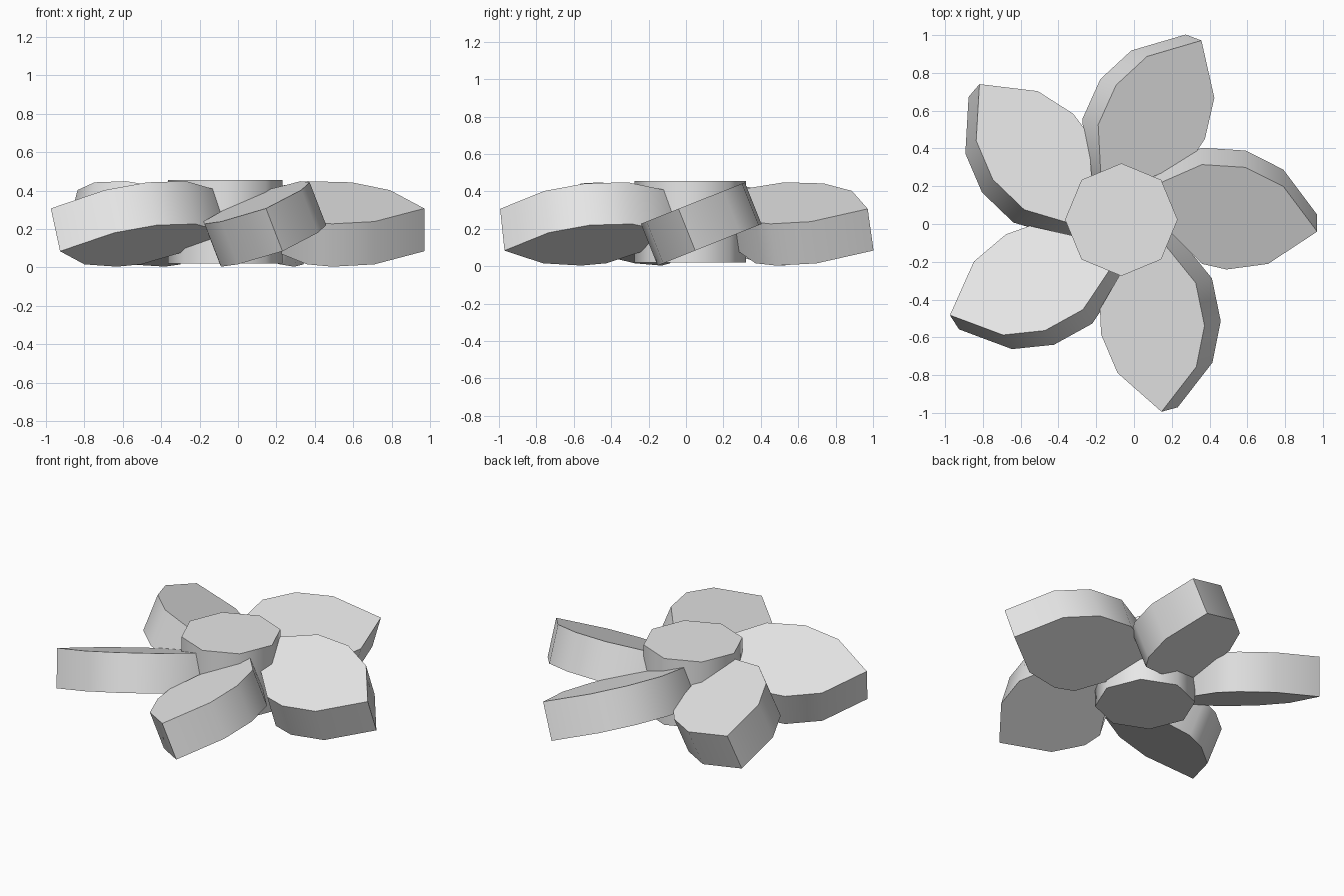
import bpy, bmesh
from math import radians, pi
from mathutils import Matrix, Vector

old = bpy.data.objects.get("Cube")
if old:
    bpy.data.objects.remove(old, do_unlink=True)

CENTRE = Vector((-0.067, 0.023, 0))
GREY = (0.8, 0.8, 0.8, 1)

mat = bpy.data.materials.new("light grey")
mat.use_nodes = True
mat.diffuse_color = GREY
mat.node_tree.nodes["Principled BSDF"].inputs["Base Color"].default_value = GREY


def prism(name, outline, thickness, matrix):
    """Extrude a flat outline evenly about its own plane and place it."""
    bm = bmesh.new()
    face = bm.faces.new([bm.verts.new((x, y, -thickness / 2)) for x, y in outline])
    ext = bmesh.ops.extrude_face_region(bm, geom=[face], use_keep_orig=True)
    top = [v for v in ext["geom"] if isinstance(v, bmesh.types.BMVert)]
    bmesh.ops.translate(bm, verts=top, vec=(0, 0, thickness))
    bmesh.ops.recalc_face_normals(bm, faces=bm.faces)
    mesh = bpy.data.meshes.new(name)
    bm.to_mesh(mesh)
    bm.free()
    mesh.materials.append(mat)
    obj = bpy.data.objects.new(name, mesh)
    obj.matrix_world = matrix
    bpy.context.collection.objects.link(obj)
    bpy.ops.object.select_all(action="DESELECT")
    obj.select_set(True)
    bpy.context.view_layer.objects.active = obj
    bpy.ops.object.shade_smooth_by_angle(angle=radians(50))
    return obj


# Eight-sided hub
octagon = [(Matrix.Rotation(i * pi / 4, 2) @ Vector((0.298, 0))) for i in range(8)]
prism("hub", octagon, 0.435, Matrix.Translation(CENTRE + Vector((0, 0, 0.2375))))

# Leaf-shaped petals, twisted about their long axis like propeller blades
petal = [(1.037, -0.02), (0.857, 0.238), (0.657, 0.346), (0.427, 0.362),
         (0.113, 0.214), (0.06, 0.15), (0.267, -0.03), (0.427, -0.204),
         (0.557, -0.236), (0.777, -0.204)]
twist = Matrix.Rotation(radians(21.8), 4, "X")
for i, angle in enumerate((0, 69.4, 139.8, 212.6, 285.3)):
    place = Matrix.Translation(CENTRE + Vector((0, 0, 0.203)))
    prism(f"petal_{i + 1}", petal, 0.24,
          place @ Matrix.Rotation(radians(angle), 4, "Z") @ twist)
